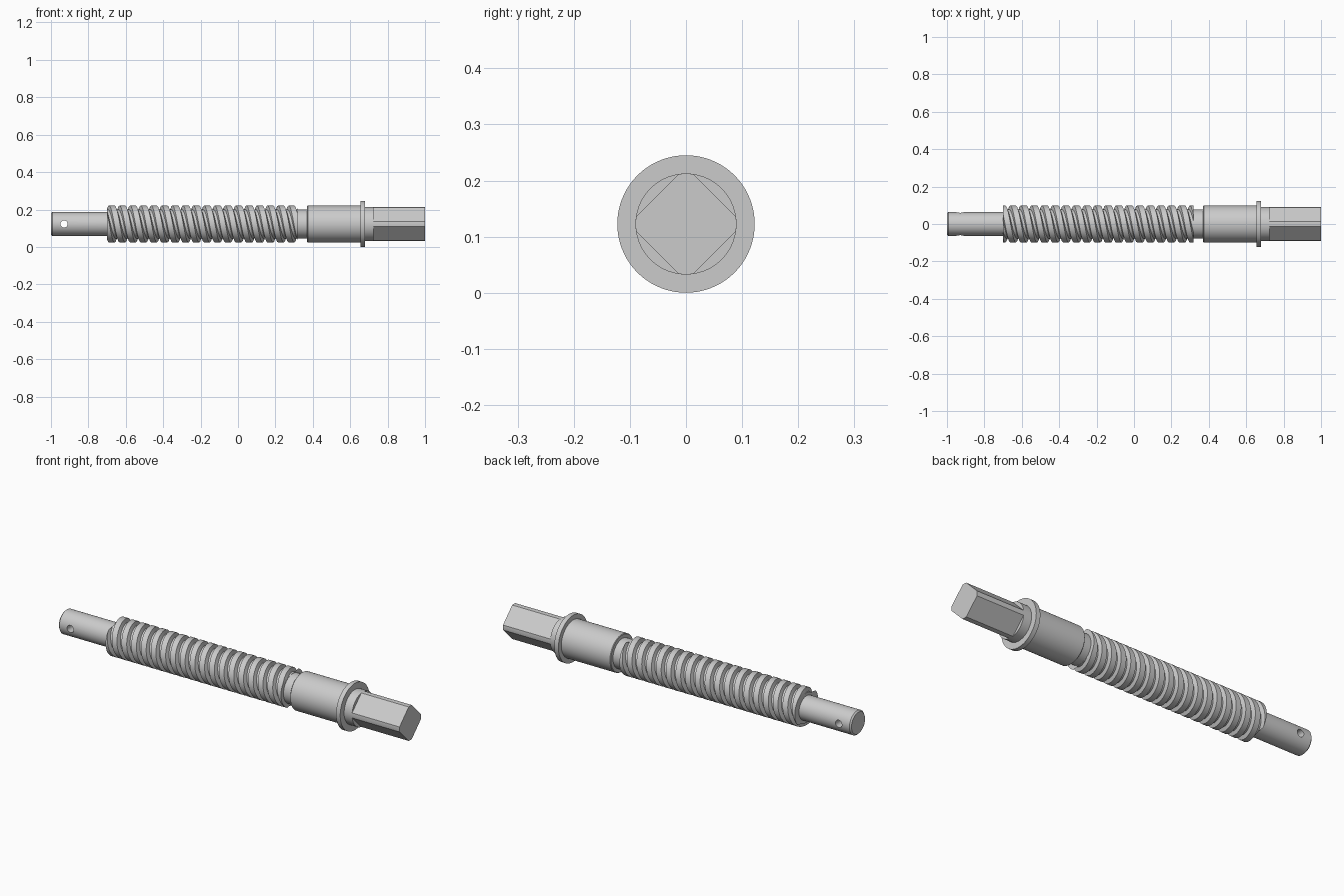
import bpy, bmesh
from math import pi, cos, sin, sqrt, atan2
from mathutils import Matrix

if "Cube" in bpy.data.objects:
    bpy.data.objects.remove(bpy.data.objects["Cube"])

ZC = 0.1225   # height of the axis
SEG = 72


def finish(bm, name):
    bmesh.ops.recalc_face_normals(bm, faces=bm.faces[:])
    me = bpy.data.meshes.new(name)
    bm.to_mesh(me)
    bm.free()
    ob = bpy.data.objects.new(name, me)
    ob.location.z = ZC
    bpy.context.collection.objects.link(ob)
    return ob


def lathe(name, profile):
    """Closed turned part from (x, radius) points along the x axis."""
    bm = bmesh.new()
    rings = [[bm.verts.new((x, r * cos(2 * pi * j / SEG), r * sin(2 * pi * j / SEG)))
              for j in range(SEG)] for x, r in profile]
    for a, b in zip(rings, rings[1:]):
        for j in range(SEG):
            k = (j + 1) % SEG
            bm.faces.new((a[j], a[k], b[k], b[j]))
    bm.faces.new(rings[0])
    bm.faces.new(rings[-1])
    return finish(bm, name)


def thread(name, x0, x1, r_out, r_root, pitch, starts, phase):
    """Helical trapezoid thread, trimmed flat at both ends."""
    lead = pitch * starts
    tooth = [(0, r_out), (0.53, r_out), (0.64, r_root), (0.89, r_root)]
    n = len(tooth)
    turns = int((x1 - x0) / pitch) + 2 * starts + 4
    pts = [(phase + (t - 2 * starts) * pitch + u * pitch, r)
           for t in range(turns + starts) for u, r in tooth]
    bm = bmesh.new()
    cols = []
    for j in range(SEG):
        a = 2 * pi * j / SEG
        cols.append([bm.verts.new((x + lead * j / SEG, r * cos(a), r * sin(a)))
                     for x, r in pts])
    shift = n * starts
    for j in range(SEG):
        last = j == SEG - 1
        nxt = cols[0][shift:] if last else cols[j + 1]
        for i in range(len(nxt) - 1):
            bm.faces.new((cols[j][i], cols[j][i + 1], nxt[i + 1], nxt[i]))
    for x, d in ((x0, -1), (x1, 1)):
        bmesh.ops.bisect_plane(bm, geom=bm.verts[:] + bm.edges[:] + bm.faces[:],
                               plane_co=(x, 0, 0), plane_no=(d, 0, 0), clear_outer=True)
    bmesh.ops.holes_fill(bm, edges=[e for e in bm.edges if e.is_boundary], sides=0)
    return finish(bm, name)


# Plain pilot shaft with a cross-drilled pin hole
shaft = lathe("pilot_shaft", [(-1, 0.056), (-0.993, 0.063), (-0.69, 0.063)])
bm = bmesh.new()
bmesh.ops.create_cone(bm, cap_ends=True, segments=32, radius1=0.019, radius2=0.019, depth=0.4,
                      matrix=Matrix.Translation((-0.93, 0, 0)) @ Matrix.Rotation(pi / 2, 4, 'X'))
cutter = finish(bm, "pin_hole_cutter")
cutter.hide_render = True
mod = shaft.modifiers.new("pin_hole", 'BOOLEAN')
mod.operation = 'DIFFERENCE'
mod.object = cutter
bpy.context.view_layer.objects.active = shaft
shaft.select_set(True)
bpy.ops.object.modifier_apply(modifier=mod.name)
bpy.data.objects.remove(cutter)

# Screw thread
screw = thread("screw_thread", -0.70, 0.318, 0.098, 0.078, 0.0565, 2, -0.718)

# Relief neck, collar, flange and shoulder
body = lathe("collar_and_flange", [
    (0.30, 0.077), (0.37, 0.077), (0.37, 0.095), (0.373, 0.098), (0.655, 0.098),
    (0.655, 0.1225), (0.679, 0.1225), (0.679, 0.09), (0.725, 0.09)])

# Square drive end: diamond section with corners rounded to the shoulder radius
R, flat = 0.09, 0.013
half = atan2(flat, sqrt(R * R - flat * flat))
bm = bmesh.new()
section = [bm.verts.new((0.72, R * cos(a), R * sin(a)))
           for q in range(4) for a in [q * pi / 2 + half * s / 2 for s in range(-2, 3)]]
face = bm.faces.new(section)
ext = bmesh.ops.extrude_face_region(bm, geom=[face], use_keep_orig=True)
for v in ext["geom"]:
    if isinstance(v, bmesh.types.BMVert):
        v.co.x = 1.0
drive = finish(bm, "square_drive")

# Smooth round surfaces, sharp edges
bpy.ops.object.select_all(action='DESELECT')
for ob in (shaft, screw, body, drive):
    ob.select_set(True)
bpy.context.view_layer.objects.active = body
bpy.ops.object.shade_smooth_by_angle(angle=pi / 6)
